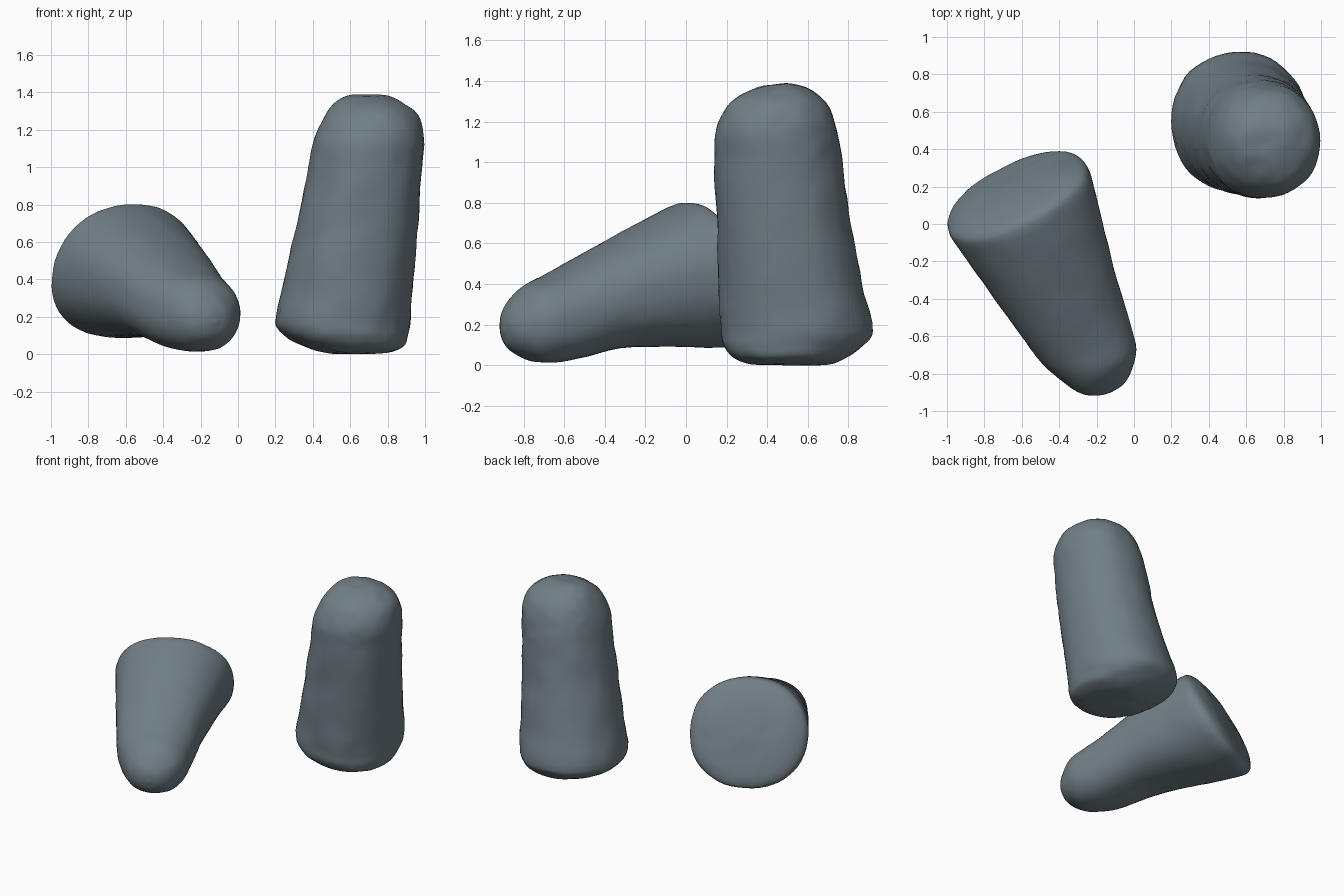
import bpy, bmesh, math
from mathutils import Vector, noise

if "Cube" in bpy.data.objects:
    bpy.data.objects.remove(bpy.data.objects["Cube"])

SEG = 56
STEPS = 5

stone = bpy.data.materials.new("slate grey")
stone.diffuse_color = (0.165, 0.212, 0.238, 1)
stone.use_nodes = True
stone.node_tree.nodes["Principled BSDF"].inputs["Base Color"].default_value = stone.diffuse_color


def smooth_rows(rows):
    """Hermite-interpolate the ring table with chord-length knots."""
    knots = [0.0]
    for a, b in zip(rows, rows[1:]):
        knots.append(knots[-1] + math.dist(a, b))
    n = len(rows)
    tang = []
    for i in range(n):
        lo, hi = max(i - 1, 0), min(i + 1, n - 1)
        tang.append([(b - a) / (knots[hi] - knots[lo]) for a, b in zip(rows[lo], rows[hi])])
    out = []
    for i in range(n - 1):
        h = knots[i + 1] - knots[i]
        for s in range(STEPS):
            u = s / STEPS
            c0, c1 = 2*u**3 - 3*u**2 + 1, -2*u**3 + 3*u**2
            d0, d1 = (u**3 - 2*u**2 + u) * h, (u**3 - u**2) * h
            out.append([c0*p + c1*q + d0*m + d1*k for p, q, m, k in
                        zip(rows[i], rows[i + 1], tang[i], tang[i + 1])])
    out.append(list(rows[-1]))
    return out


def build(name, rows, place, power, bump):
    """Loft rounded rings; row = (along, a0, a1, b0, b1, shear)."""
    bm = bmesh.new()
    rings = []
    for along, a0, a1, b0, b1, shear in smooth_rows(rows):
        ring = []
        for i in range(SEG):
            t = 2 * math.pi * i / SEG
            c, s = math.cos(t), math.sin(t)
            da = math.copysign(abs(c) ** (2 / power), c) * (a1 - a0) / 2
            db = math.copysign(abs(s) ** (2 / power), s) * (b1 - b0) / 2
            ring.append(bm.verts.new(place(along + shear * db, (a0 + a1) / 2 + da, (b0 + b1) / 2 + db)))
        rings.append(ring)
    for r, q in zip(rings, rings[1:]):
        for i in range(SEG):
            j = (i + 1) % SEG
            bm.faces.new((r[i], r[j], q[j], q[i]))
    bmesh.ops.remove_doubles(bm, verts=bm.verts, dist=0.0005)
    bmesh.ops.recalc_face_normals(bm, faces=bm.faces)
    bm.normal_update()
    # weathered surface
    for v in bm.verts:
        d = noise.noise(v.co * 5) * 0.6 + noise.noise(v.co * 13) * 0.4
        v.co += v.normal * d * bump
        v.co.z = max(v.co.z, 0)
    for f in bm.faces:
        f.smooth = True
    me = bpy.data.meshes.new(name)
    bm.to_mesh(me)
    bm.free()
    me.materials.append(stone)
    ob = bpy.data.objects.new(name, me)
    bpy.context.collection.objects.link(ob)


# Upright stone: rings stacked by height (z, x0, x1, y0, y1, shear)
upright = [
    (0.005, 0.62, 0.62, 0.52, 0.52, 0),
    (0.005, 0.50, 0.78, 0.32, 0.69, 0),
    (0.04, 0.36, 0.88, 0.23, 0.79, 0),
    (0.10, 0.25, 0.91, 0.18, 0.88, 0),
    (0.17, 0.20, 0.925, 0.17, 0.92, 0),
    (0.40, 0.25, 0.94, 0.16, 0.87, 0),
    (0.70, 0.315, 0.965, 0.15, 0.81, 0),
    (1.00, 0.375, 0.985, 0.14, 0.77, 0),
    (1.12, 0.40, 0.995, 0.14, 0.75, 0),
    (1.20, 0.425, 0.99, 0.16, 0.735, 0),
    (1.28, 0.465, 0.96, 0.205, 0.70, 0),
    (1.34, 0.52, 0.89, 0.28, 0.64, 0),
    (1.38, 0.59, 0.80, 0.38, 0.56, 0),
    (1.388, 0.69, 0.69, 0.47, 0.47, 0),
]
build("upright_stone", upright, lambda s, a, b: Vector((a, b, s)), 2.1, 0.012)

# Fallen stone: rings along its lying direction (s, t0, t1, z0, z1, shear)
fallen = [
    (-0.50, -0.50, -0.50, 0.45, 0.45, 0.4),
    (-0.49, -0.75, -0.24, 0.22, 0.66, 0.4),
    (-0.46, -0.85, -0.14, 0.13, 0.75, 0.4),
    (-0.41, -0.90, -0.09, 0.10, 0.80, 0.4),
    (-0.34, -0.90, -0.09, 0.09, 0.785, 0.4),
    (-0.10, -0.865, -0.145, 0.09, 0.69, 0.35),
    (0.20, -0.82, -0.21, 0.08, 0.555, 0.3),
    (0.45, -0.775, -0.255, 0.02, 0.45, 0.2),
    (0.60, -0.71, -0.29, 0.015, 0.39, 0.15),
    (0.69, -0.65, -0.36, 0.06, 0.31, 0.1),
    (0.735, -0.58, -0.43, 0.11, 0.24, 0.1),
    (0.75, -0.51, -0.51, 0.17, 0.17, 0.1),
]
build("fallen_stone", fallen,
      lambda s, a, b: Vector((0.45*s + 0.893*a, -0.893*s + 0.45*a, b)), 2.2, 0.007)
